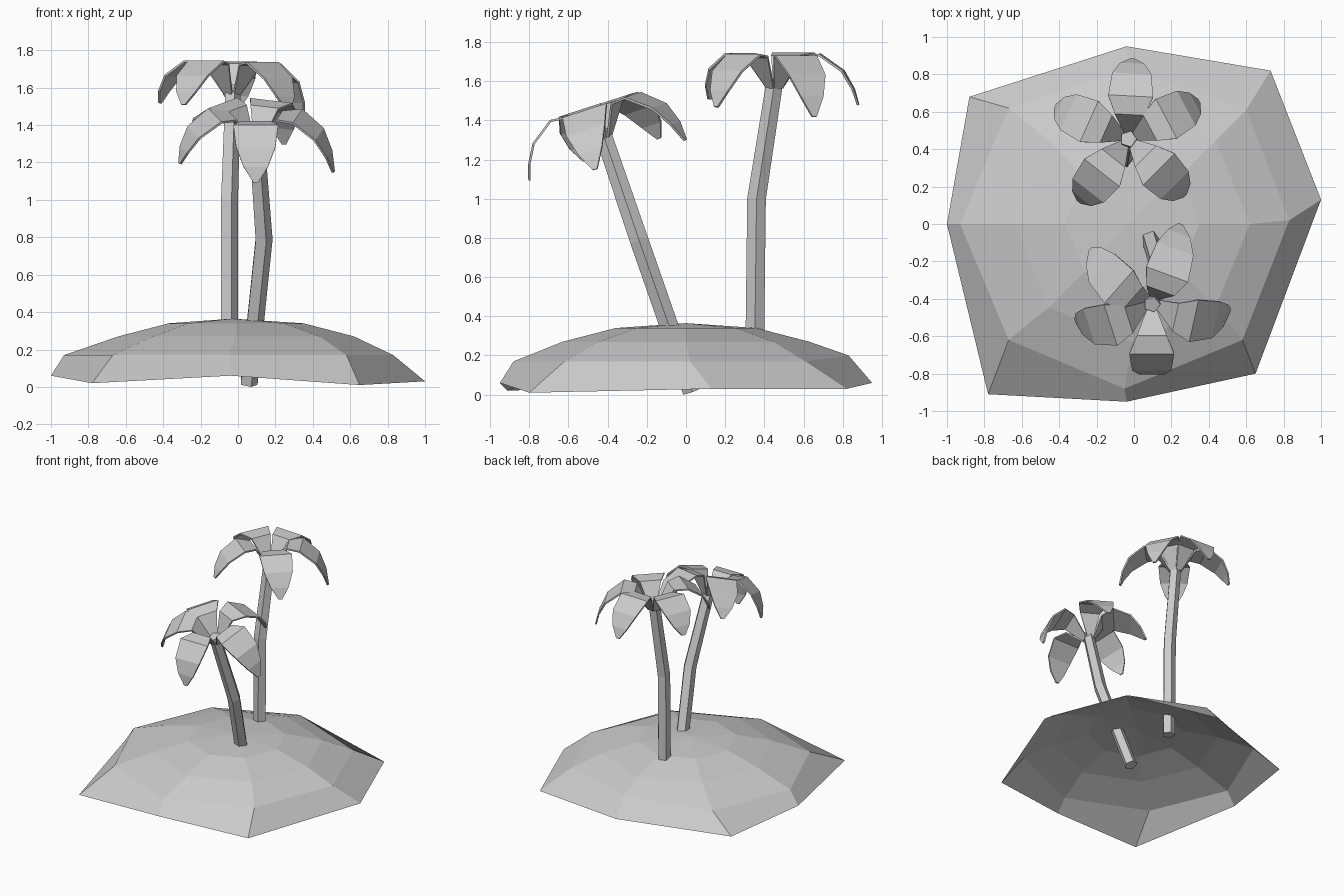
import bpy, math
from mathutils import Vector, Matrix

if "Cube" in bpy.data.objects:
    bpy.data.objects.remove(bpy.data.objects["Cube"])


def make_object(name, verts, faces):
    mesh = bpy.data.meshes.new(name)
    mesh.from_pydata([tuple(v) for v in verts], [], faces)
    mesh.update()
    ob = bpy.data.objects.new(name, mesh)
    bpy.context.collection.objects.link(ob)
    return ob


def bridge(n, rings, closed=True):
    """Quads between consecutive rows of n points."""
    last = n if closed else n - 1
    return [(r * n + i, r * n + (i + 1) % n, (r + 1) * n + (i + 1) % n, (r + 1) * n + i)
            for r in range(rings - 1) for i in range(last)]


# Island: open octagonal mound, irregular shoreline rising to a low summit
shore = [(1.0, .13, .03), (.73, .82, .03), (-.04, .95, .06), (-.88, .68, .04),
         (-1.0, 0, .06), (-.78, -.91, .02), (-.04, -.95, .06), (.65, -.80, .01)]
slope = [(.83, .02, .17), (.60, .61, .17), (-.03, .83, .20), (-.67, .62, .17),
         (-.93, 0, .17), (-.67, -.62, .17), (-.05, -.88, .17), (.58, -.62, .17)]
verts = shore + slope
for radius, z in ((.63, .27), (.36, .34)):
    for i in range(8):
        a = i * math.pi / 4
        verts.append((radius * math.cos(a) - .01, radius * math.sin(a), z))
verts.append((-.03, 0, .365))
faces = bridge(8, 4) + [(24 + i, 24 + (i + 1) % 8, 32) for i in range(8)]
make_object("island", verts, faces)


def trunk(name, path, radii):
    """Five-sided bent tube along the path."""
    pts = [Vector(p) for p in path]
    verts = []
    for i, p in enumerate(pts):
        t = (pts[min(i + 1, len(pts) - 1)] - pts[max(i - 1, 0)]).normalized()
        u = (Vector((1, 0, 0)) - t * t.x).normalized()
        v = t.cross(u)
        for k in range(5):
            a = k * math.tau / 5
            verts.append(p + radii[i] * (math.cos(a) * u + math.sin(a) * v))
    n = len(verts)
    faces = bridge(5, len(pts)) + [(4, 3, 2, 1, 0), tuple(range(n - 5, n))]
    make_object(name, verts, faces)


# Frond profile: distance out, height, width
FROND = [(.03, -.02, .05), (.13, .14, .16), (.23, .15, .24),
         (.35, .065, .21), (.405, -.03, .13), (.43, -.11, .025)]


def crown(name, centre, tilt, fronds):
    """Ring of drooping fronds; each is (angle in degrees, extra droop)."""
    base = Matrix.Translation(centre) @ Matrix.Rotation(math.radians(tilt), 4, 'X')
    for k, (angle, droop) in enumerate(fronds):
        m = base @ Matrix.Rotation(math.radians(angle), 4, 'Z')
        verts = []
        for i, (r, z, w) in enumerate(FROND):
            z -= droop * (i / 5) ** 2
            verts += [m @ Vector((r, -w / 2, z)), m @ Vector((r, w / 2, z))]
        faces = [(2 * i, 2 * i + 2, 2 * i + 3, 2 * i + 1) for i in range(len(FROND) - 1)]
        ob = make_object(f"{name}_{k + 1}", verts, faces)
        mod = ob.modifiers.new("thickness", 'SOLIDIFY')
        mod.thickness = .012


# Tall palm at the back
trunk("tall_palm_trunk", [(-.05, .35, .18), (-.05, .36, 1.0), (-.03, .455, 1.61)],
      (.05, .05, .045))
crown("tall_palm_frond", (-.03, .455, 1.59), 0,
      [(87, 0), (156, -.04), (232, -.03), (315, .01), (28, .06)])

# Short palm leaning forward
trunk("short_palm_trunk", [(.055, .03, .017), (.135, -.24, .79), (.095, -.43, 1.35)],
      (.05, .05, .045))
crown("short_palm_frond", (.095, -.43, 1.33), 18,
      [(270, 0), (348, .05), (69, .05), (140, 0), (197, -.01)])
